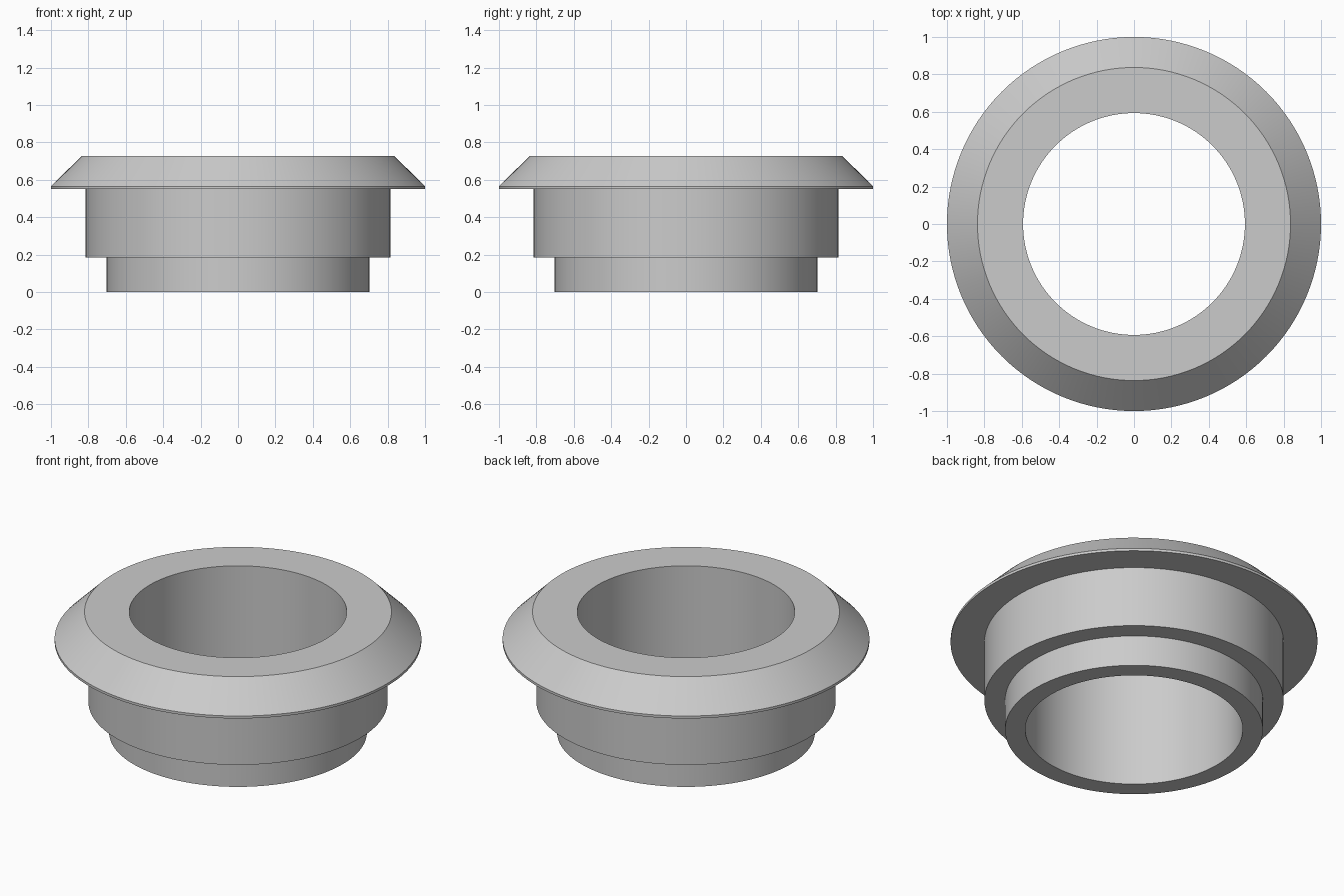
import bpy
import bmesh
from math import cos, sin, tau, radians

cube = bpy.data.objects.get("Cube")
if cube:
    bpy.data.objects.remove(cube, do_unlink=True)

SEGMENTS = 128

# Single plain grey
grey = bpy.data.materials.new("light grey")
grey.use_nodes = True
colour = (0.6, 0.6, 0.6, 1)
grey.diffuse_color = colour
grey.node_tree.nodes["Principled BSDF"].inputs["Base Color"].default_value = colour


def lathe(name, profile, material):
    """Revolve a closed (radius, height) profile about the z axis."""
    bm = bmesh.new()
    rings = [[bm.verts.new((r * cos(tau * i / SEGMENTS), r * sin(tau * i / SEGMENTS), z))
              for i in range(SEGMENTS)] for r, z in profile]
    for lower, upper in zip(rings, rings[1:] + rings[:1]):
        for i in range(SEGMENTS):
            j = (i + 1) % SEGMENTS
            bm.faces.new((lower[i], lower[j], upper[j], upper[i]))
    bmesh.ops.recalc_face_normals(bm, faces=bm.faces)
    mesh = bpy.data.meshes.new(name)
    bm.to_mesh(mesh)
    bm.free()
    mesh.materials.append(material)
    obj = bpy.data.objects.new(name, mesh)
    bpy.context.collection.objects.link(obj)
    bpy.ops.object.select_all(action='DESELECT')
    obj.select_set(True)
    bpy.context.view_layer.objects.active = obj
    bpy.ops.object.shade_smooth_by_angle(angle=radians(30))
    return obj


# Stepped sleeve with a chamfered flange and a straight bore
lathe("flanged_bushing", [
    (0.593, 0.0), (0.703, 0.0),        # lower spigot
    (0.703, 0.185), (0.816, 0.185),    # middle collar
    (0.816, 0.55), (1.0, 0.55),        # flange underside
    (1.0, 0.565), (0.837, 0.726),      # thin rim and chamfer
    (0.593, 0.726),                    # top face to bore
], grey)
